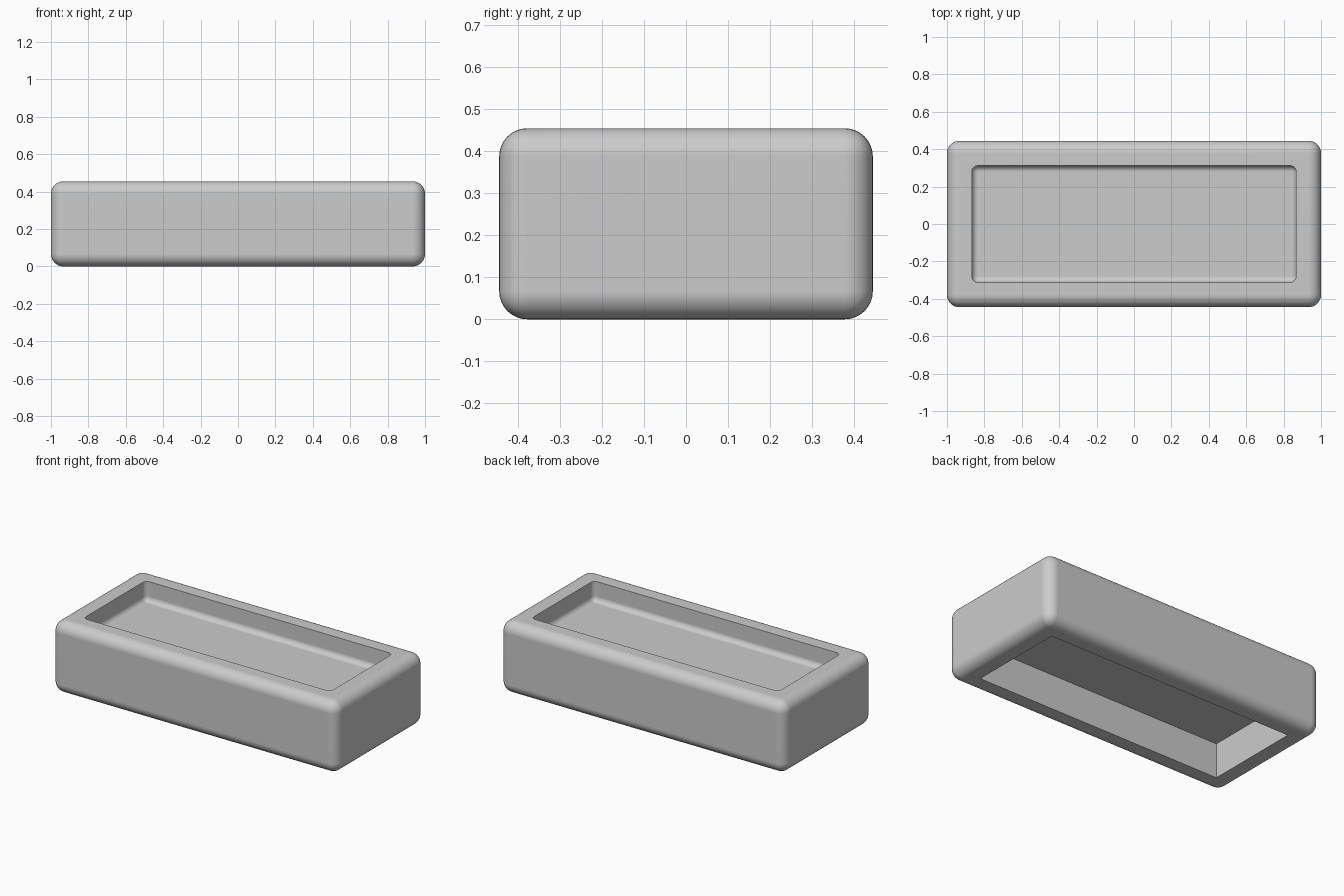
import bpy
import bmesh
import math

if "Cube" in bpy.data.objects:
    bpy.data.objects.remove(bpy.data.objects["Cube"])

LENGTH, WIDTH, HEIGHT = 2.0, 0.89, 0.455
WALL = 0.133
TOP_DEPTH, BOTTOM_DEPTH = 0.125, 0.22


def block(name, sx, sy, z0, z1, radius=0.0, open_top=False):
    """Box from z0 to z1; rounds all edges, or all but the top rim."""
    bm = bmesh.new()
    bmesh.ops.create_cube(bm, size=1.0)
    for v in bm.verts:
        v.co = (v.co.x * sx, v.co.y * sy, z1 if v.co.z > 0 else z0)
    if radius:
        edges = [e for e in bm.edges
                 if not (open_top and all(v.co.z == z1 for v in e.verts))]
        bmesh.ops.bevel(bm, geom=edges, offset=radius, segments=8,
                        profile=0.5, affect='EDGES', clamp_overlap=True)
    bmesh.ops.recalc_face_normals(bm, faces=bm.faces)
    mesh = bpy.data.meshes.new(name)
    bm.to_mesh(mesh)
    bm.free()
    obj = bpy.data.objects.new(name, mesh)
    bpy.context.collection.objects.link(obj)
    return obj


grey = bpy.data.materials.new("light grey")
grey.diffuse_color = (0.6, 0.6, 0.6, 1.0)
grey.use_nodes = True
grey.node_tree.nodes["Principled BSDF"].inputs["Base Color"].default_value = grey.diffuse_color

# Rounded outer body
body = block("tray_body", LENGTH, WIDTH, 0.0, HEIGHT, 0.067)

# Shallow rounded pocket above, deeper square pocket below
inner_x, inner_y = LENGTH - 2 * WALL, WIDTH - 2 * WALL
cutters = [
    block("top_pocket_cutter", inner_x, inner_y,
          HEIGHT - TOP_DEPTH, HEIGHT + 0.2, 0.033, open_top=True),
    block("bottom_pocket_cutter", inner_x, inner_y, -0.2, BOTTOM_DEPTH),
]

bpy.context.view_layer.objects.active = body
body.select_set(True)
for cutter in cutters:
    mod = body.modifiers.new("pocket", 'BOOLEAN')
    mod.operation = 'DIFFERENCE'
    mod.solver = 'EXACT'
    mod.object = cutter
    bpy.ops.object.modifier_apply(modifier=mod.name)
    bpy.data.objects.remove(cutter, do_unlink=True)

body.data.materials.clear()
body.data.materials.append(grey)
for p in body.data.polygons:
    p.material_index = 0

# Smooth fillets, sharp pocket rims, flat large faces
bpy.ops.object.shade_smooth_by_angle(angle=math.radians(30))
weighted = body.modifiers.new("flat_faces", 'WEIGHTED_NORMAL')
weighted.keep_sharp = True
